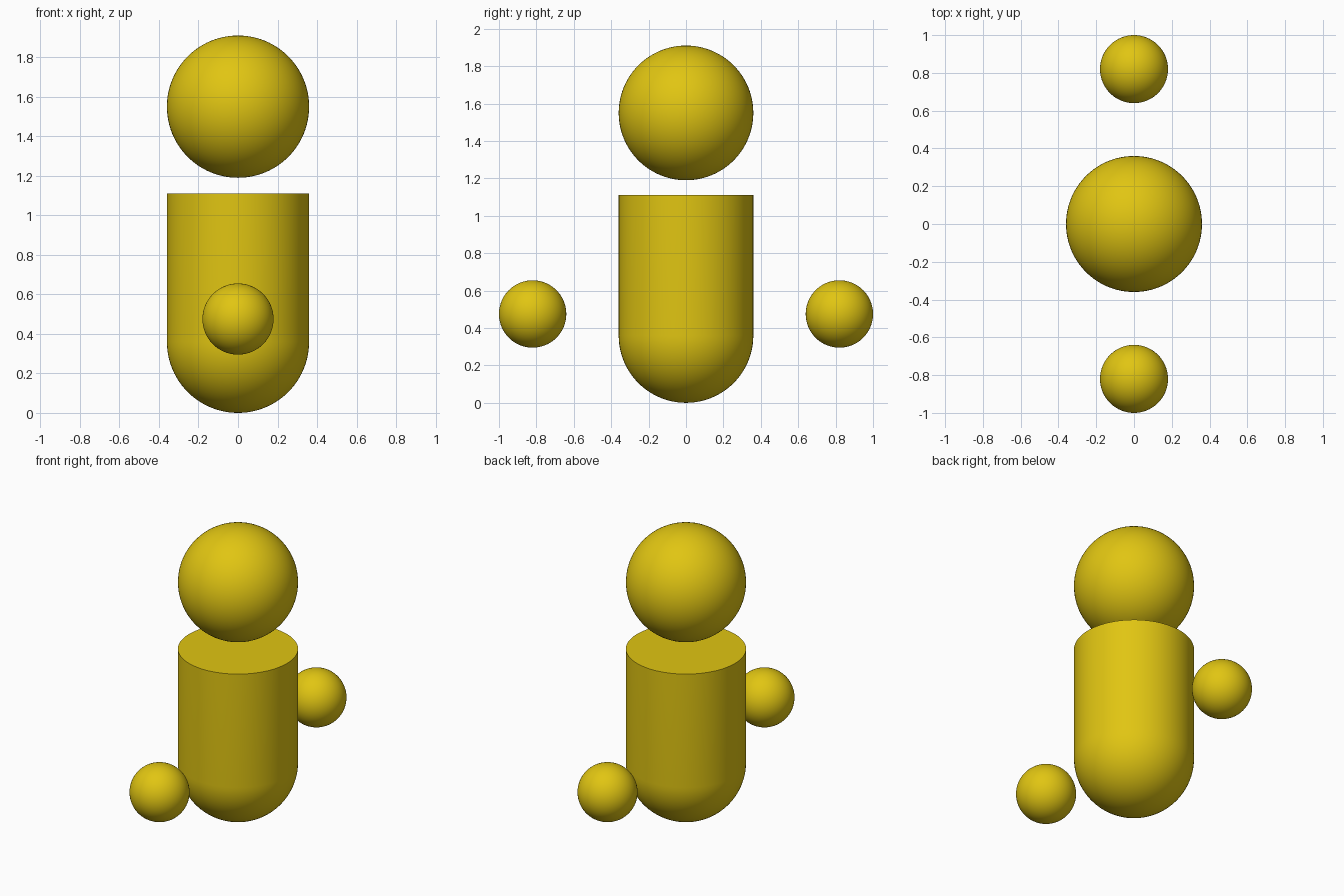
import bpy, bmesh, math

if "Cube" in bpy.data.objects:
    bpy.data.objects.remove(bpy.data.objects["Cube"])

yellow = bpy.data.materials.new("golden yellow")
yellow.diffuse_color = (0.75, 0.56, 0.006, 1.0)
yellow.use_nodes = True
yellow.node_tree.nodes["Principled BSDF"].inputs["Base Color"].default_value = yellow.diffuse_color

R = 0.36          # head and body radius
HAND_R = 0.18
TOP = 1.11        # flat top of the body
SIDES = 96


def finish(obj):
    obj.data.materials.append(yellow)
    bpy.ops.object.select_all(action='DESELECT')
    obj.select_set(True)
    bpy.context.view_layer.objects.active = obj
    bpy.ops.object.shade_smooth_by_angle(angle=math.radians(30))


def ball(name, radius, location):
    bpy.ops.mesh.primitive_uv_sphere_add(segments=SIDES, ring_count=SIDES // 2,
                                         radius=radius, location=location)
    obj = bpy.context.object
    obj.name = name
    finish(obj)


def lathe(name, profile):
    """Spin an (r, z) profile around the z axis."""
    bm = bmesh.new()
    verts = [bm.verts.new((r, 0, z)) for r, z in profile]
    edges = [bm.edges.new(pair) for pair in zip(verts, verts[1:])]
    bmesh.ops.spin(bm, geom=verts + edges, cent=(0, 0, 0), axis=(0, 0, 1),
                   angle=math.tau, steps=SIDES, use_merge=False)
    bmesh.ops.remove_doubles(bm, verts=bm.verts, dist=1e-5)
    bmesh.ops.recalc_face_normals(bm, faces=bm.faces)
    mesh = bpy.data.meshes.new(name)
    bm.to_mesh(mesh)
    bm.free()
    obj = bpy.data.objects.new(name, mesh)
    bpy.context.collection.objects.link(obj)
    finish(obj)


# Body: rounded bottom, straight sides, flat top
arc = [(R * math.sin(a), R - R * math.cos(a))
       for a in (math.pi / 2 * i / 24 for i in range(25))]
lathe("body", arc + [(R, TOP), (0, TOP)])

# Floating head
ball("head", R, (0, 0, 1.55))

# Floating hands, front and back
for name, side in (("front_hand", -1), ("back_hand", 1)):
    ball(name, HAND_R, (0, side * 0.82, 0.475))
